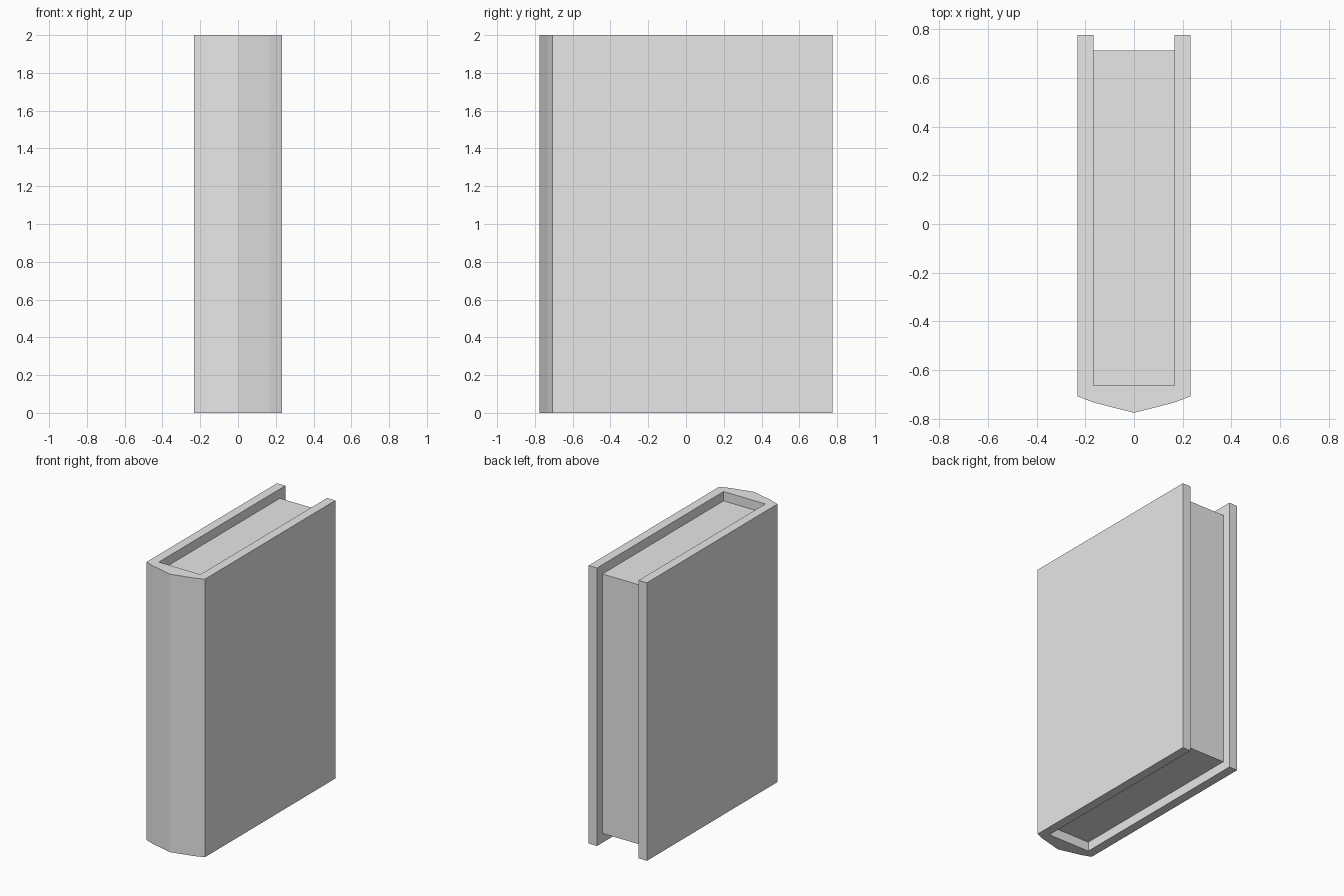
import bpy
import bmesh

cube = bpy.data.objects.get("Cube")
if cube:
    bpy.data.objects.remove(cube, do_unlink=True)

HEIGHT = 2.0
BACK, HINGE, SPINE = 0.775, -0.707, -0.775
OUTER, INNER = 0.232, 0.166
RECESS = 0.067

grey = bpy.data.materials.new("light_grey")
grey.use_nodes = True
grey.diffuse_color = (0.8, 0.8, 0.8, 1)
grey.node_tree.nodes["Principled BSDF"].inputs["Base Color"].default_value = grey.diffuse_color


def extrude_outline(name, outline, bottom, top):
    """Raise a flat outline in the xy plane into a solid."""
    bm = bmesh.new()
    face = bm.faces.new([bm.verts.new((x, y, bottom)) for x, y in outline])
    raised = bmesh.ops.extrude_face_region(bm, geom=[face])["geom"]
    verts = [v for v in raised if isinstance(v, bmesh.types.BMVert)]
    bmesh.ops.translate(bm, verts=verts, vec=(0, 0, top - bottom))
    bmesh.ops.recalc_face_normals(bm, faces=bm.faces)
    mesh = bpy.data.meshes.new(name)
    bm.to_mesh(mesh)
    bm.free()
    mesh.materials.append(grey)
    obj = bpy.data.objects.new(name, mesh)
    bpy.context.collection.objects.link(obj)
    return obj


# Cover: two boards joined by a faceted spine, mirrored about the spine ridge
half = [(INNER, -0.733), (OUTER, HINGE), (OUTER, BACK), (INNER, BACK), (INNER, -0.664)]
cover = [(0, SPINE)] + half + [(-x, y) for x, y in reversed(half)]
extrude_outline("book_cover", cover, 0, HEIGHT)

# Page block, set in from the cover at the top, bottom and back
pages = [(-INNER, -0.664), (INNER, -0.664), (INNER, 0.713), (-INNER, 0.713)]
extrude_outline("page_block", pages, RECESS, HEIGHT - RECESS)
